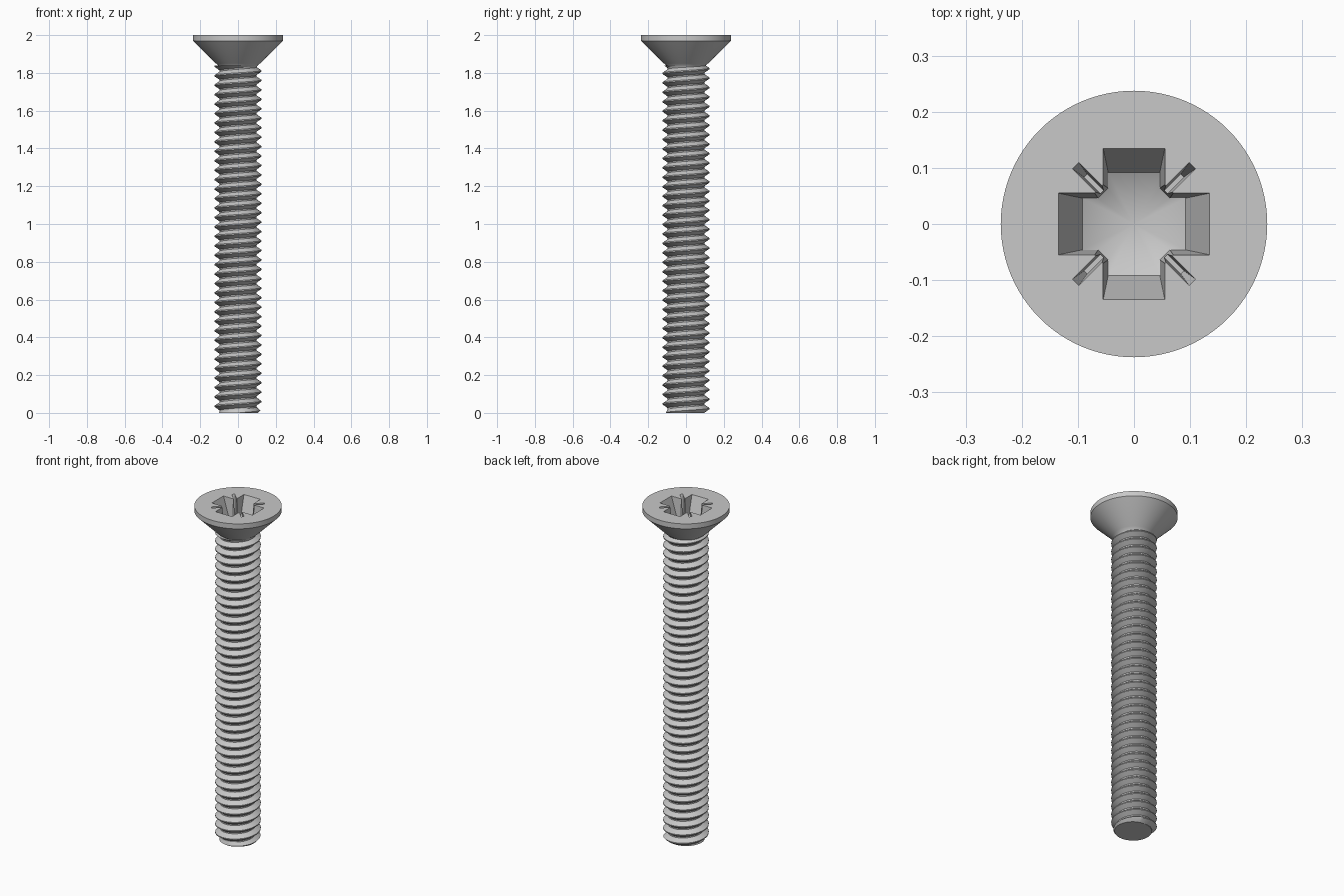
import bpy, bmesh, math
from mathutils import Matrix, Vector

cube = bpy.data.objects.get("Cube")
if cube:
    bpy.data.objects.remove(cube, do_unlink=True)

steel = bpy.data.materials.new("grey_steel")
steel.use_nodes = True
GREY = (0.58, 0.58, 0.58, 1)
steel.diffuse_color = GREY
steel.node_tree.nodes["Principled BSDF"].inputs["Base Color"].default_value = GREY


def finish(bm, name):
    """Turn a bmesh into a named object with the steel material."""
    bmesh.ops.recalc_face_normals(bm, faces=bm.faces)
    mesh = bpy.data.meshes.new(name)
    bm.to_mesh(mesh)
    bm.free()
    mesh.materials.append(steel)
    obj = bpy.data.objects.new(name, mesh)
    bpy.context.collection.objects.link(obj)
    return obj


def activate(obj):
    bpy.ops.object.select_all(action="DESELECT")
    obj.select_set(True)
    bpy.context.view_layer.objects.active = obj


def bridge(bm, a, b):
    n = len(a)
    for i in range(n):
        bm.faces.new((a[i], a[(i + 1) % n], b[(i + 1) % n], b[i]))


# Countersunk head and shank core, turned from one profile
ROOT, TOP = 0.097, 2.0
profile = [(0, 0), (ROOT, 0), (ROOT, 1.825), (0.104, 1.84), (0.117, 1.85),
           (0.2375, 1.97), (0.2375, TOP), (0, TOP)]
bm = bmesh.new()
pts = [bm.verts.new((r, 0, z)) for r, z in profile]
edges = [bm.edges.new(pair) for pair in zip(pts, pts[1:])]
bmesh.ops.spin(bm, geom=pts + edges, cent=(0, 0, 0), axis=(0, 0, 1),
               angle=math.tau, steps=96)
bmesh.ops.remove_doubles(bm, verts=bm.verts, dist=1e-5)
body = finish(bm, "head_and_shank")


# Cross recess cutter: tapered cross over a shallow conical floor
def cross_outline(end, half, corner):
    quarter = [(end, -half), (end, half), (corner, half), (half, corner)]
    return [Matrix.Rotation(k * math.pi / 2, 2) @ Vector(p)
            for k in range(4) for p in quarter]


bm = bmesh.new()
mouth = cross_outline(0.135, 0.055, 0.070)
floor = cross_outline(0.092, 0.046, 0.064)
lid = [bm.verts.new((x, y, TOP + 0.03)) for x, y in mouth]
rim = [bm.verts.new((x, y, TOP)) for x, y in mouth]
base = [bm.verts.new((p.x, p.y, 1.83 + 0.5 * p.length)) for p in floor]
apex = bm.verts.new((0, 0, 1.83))
bm.faces.new(lid)
bridge(bm, lid, rim)
bridge(bm, rim, base)
for i, v in enumerate(base):
    bm.faces.new((v, base[(i + 1) % len(base)], apex))
cross_cutter = finish(bm, "cross_cutter")

# Four narrow tapered diagonal slots
bm = bmesh.new()
for k in range(4):
    turn = Matrix.Rotation(math.pi / 4 + k * math.pi / 2, 3, "Z")
    rings = []
    for z, end, half in ((TOP + 0.03, 0.147, 0.008), (TOP, 0.147, 0.008),
                         (1.9, 0.122, 0.004)):
        rings.append([bm.verts.new(turn @ Vector(c)) for c in
                      ((0.04, -half, z), (end, -half, z),
                       (end, half, z), (0.04, half, z))])
    bridge(bm, rings[0], rings[1])
    bridge(bm, rings[1], rings[2])
    bm.faces.new(rings[0])
    bm.faces.new(rings[2])
slot_cutter = finish(bm, "slot_cutter")

for cutter in (cross_cutter, slot_cutter):
    cutter.hide_render = True
    activate(body)
    mod = body.modifiers.new("recess", "BOOLEAN")
    mod.operation = "DIFFERENCE"
    mod.solver = "EXACT"
    mod.object = cutter
    bpy.ops.object.modifier_apply(modifier=mod.name)
    bpy.data.objects.remove(cutter, do_unlink=True)

# Right-hand helical thread, trimmed flat at both ends
PITCH, SEGMENTS, THREAD_TOP = 0.05, 48, 1.84
section = [(0.08, -0.0215), (ROOT, -0.0215), (0.124, -0.003),
           (0.124, 0.003), (ROOT, 0.0215), (0.08, 0.0215)]
bm = bmesh.new()
previous = None
for i in range(-2 * SEGMENTS, 39 * SEGMENTS):
    angle = math.tau * i / SEGMENTS
    centre = 0.01 + PITCH * i / SEGMENTS
    ring = []
    for r, dz in section:
        z = centre + dz
        r = min(r, 0.105 + max(z, 0))    # lead-in chamfer at the tip
        ring.append(bm.verts.new((r * math.cos(angle), r * math.sin(angle), z)))
    if previous:
        bridge(bm, previous, ring)
    previous = ring
for height, side in ((0, -1), (THREAD_TOP, 1)):
    cut = bmesh.ops.bisect_plane(
        bm, geom=bm.verts[:] + bm.edges[:] + bm.faces[:], dist=1e-6,
        plane_co=(0, 0, height), plane_no=(0, 0, side), clear_outer=True)
    bmesh.ops.holes_fill(bm, sides=0, edges=[
        e for e in cut["geom_cut"] if isinstance(e, bmesh.types.BMEdge)])
thread = finish(bm, "thread")

for obj in (body, thread):
    activate(obj)
    bpy.ops.object.shade_smooth_by_angle(angle=math.radians(30))
